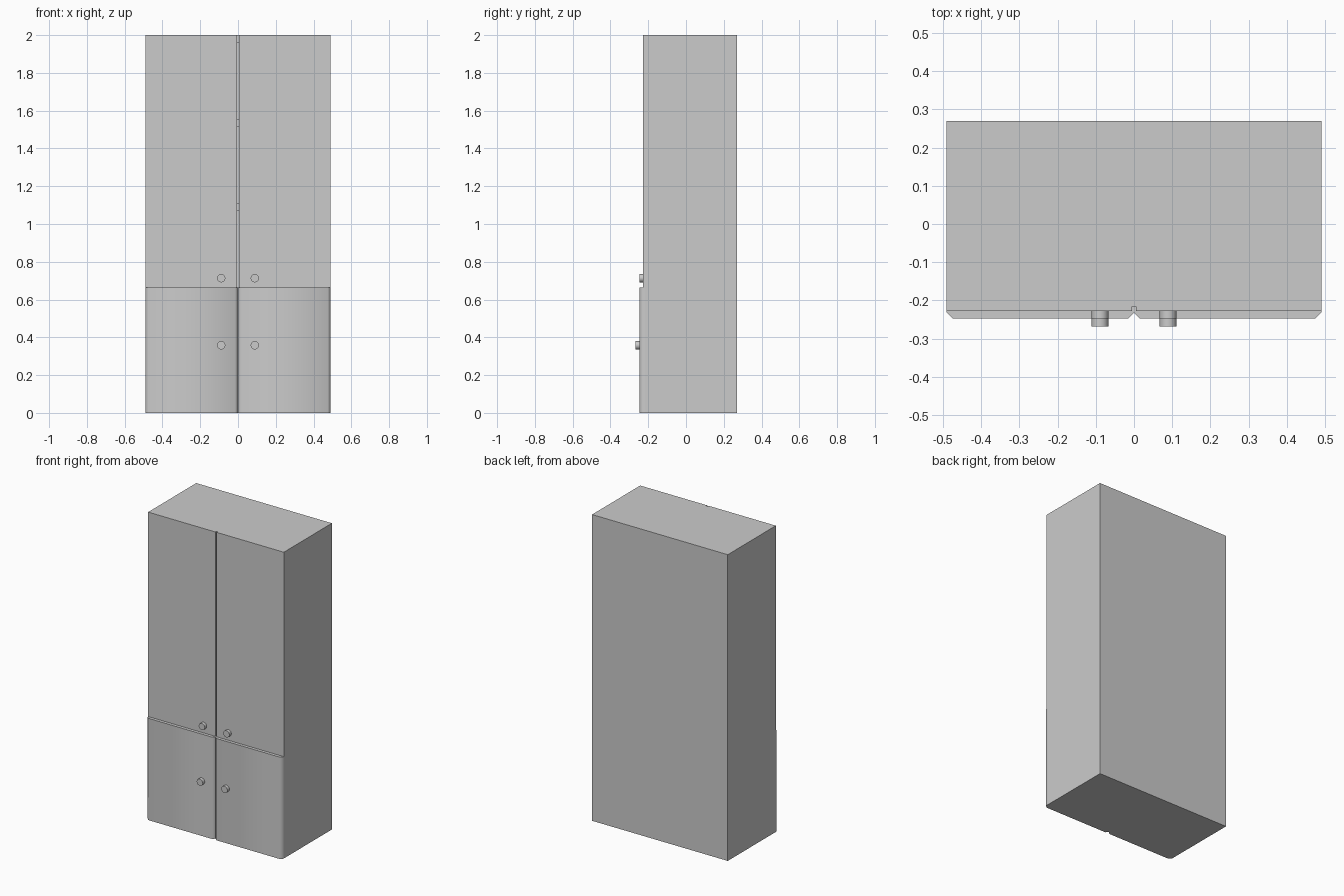
import bpy, bmesh, math

if "Cube" in bpy.data.objects:
    bpy.data.objects.remove(bpy.data.objects["Cube"])

W, H = 0.49, 2.0                        # half width, height
BACK, CARCASS, FACE, LOWER = 0.269, -0.216, -0.227, -0.247   # y planes
SPLIT, T = 0.665, 0.04                  # door split height, board thickness


def prism(name, outline, z0, z1):
    """Extrude an xy outline from z0 to z1."""
    bm = bmesh.new()
    face = bm.faces.new([bm.verts.new((x, y, z0)) for x, y in outline])
    ext = bmesh.ops.extrude_face_region(bm, geom=[face])
    verts = [g for g in ext["geom"] if isinstance(g, bmesh.types.BMVert)]
    bmesh.ops.translate(bm, verts=verts, vec=(0, 0, z1 - z0))
    bmesh.ops.recalc_face_normals(bm, faces=bm.faces)
    mesh = bpy.data.meshes.new(name)
    bm.to_mesh(mesh)
    bm.free()
    obj = bpy.data.objects.new(name, mesh)
    bpy.context.collection.objects.link(obj)
    return obj


def board(name, x0, x1, y0, y1, z0, z1):
    return prism(name, [(x0, y0), (x1, y0), (x1, y1), (x0, y1)], z0, z1)


def smooth(obj, angle):
    bpy.ops.object.select_all(action='DESELECT')
    obj.select_set(True)
    bpy.context.view_layer.objects.active = obj
    bpy.ops.object.shade_smooth_by_angle(angle=math.radians(angle))


def knob(name, x, y0, y1, z):
    bpy.ops.mesh.primitive_cylinder_add(
        vertices=24, radius=0.022, depth=y1 - y0,
        location=(x, (y0 + y1) / 2, z), rotation=(math.pi / 2, 0, 0))
    obj = bpy.context.object
    obj.name = name
    smooth(obj, 30)


# Carcass: back panel and evenly spaced shelves, including floor and top
inner = W - T
board("back_panel", -inner, inner, BACK - 0.02, BACK, 0, H)
for name, top in (("floor", T), ("middle_shelf", SPLIT), ("lower_shelf", 1.11),
                  ("upper_shelf", 1.555), ("top_board", H)):
    board(name, -inner, inner, CARCASS, BACK - 0.02, top - T, top)

for side, s in (("left", -1), ("right", 1)):
    # Side panel
    board(f"side_panel_{side}", s * inner, s * W, CARCASS, BACK, 0, H)

    # Tall flat upper door, leaving a slot in the middle
    board(f"upper_door_{side}", s * 0.005, s * W, FACE, CARCASS, SPLIT, H)

    # Thick lower door with softened, chamfered vertical edges
    c = 0.0155
    outline = [(0, CARCASS), (0, LOWER + c), (c, LOWER),
               (W - c, LOWER), (W, LOWER + c), (W, CARCASS)]
    door = prism(f"lower_door_{side}", [(s * x, y) for x, y in outline], 0, SPLIT)
    smooth(door, 60)

    # Round knobs
    knob(f"upper_knob_{side}", s * 0.089, LOWER, FACE, 0.713)
    knob(f"lower_knob_{side}", s * 0.089, -0.268, LOWER, 0.358)
